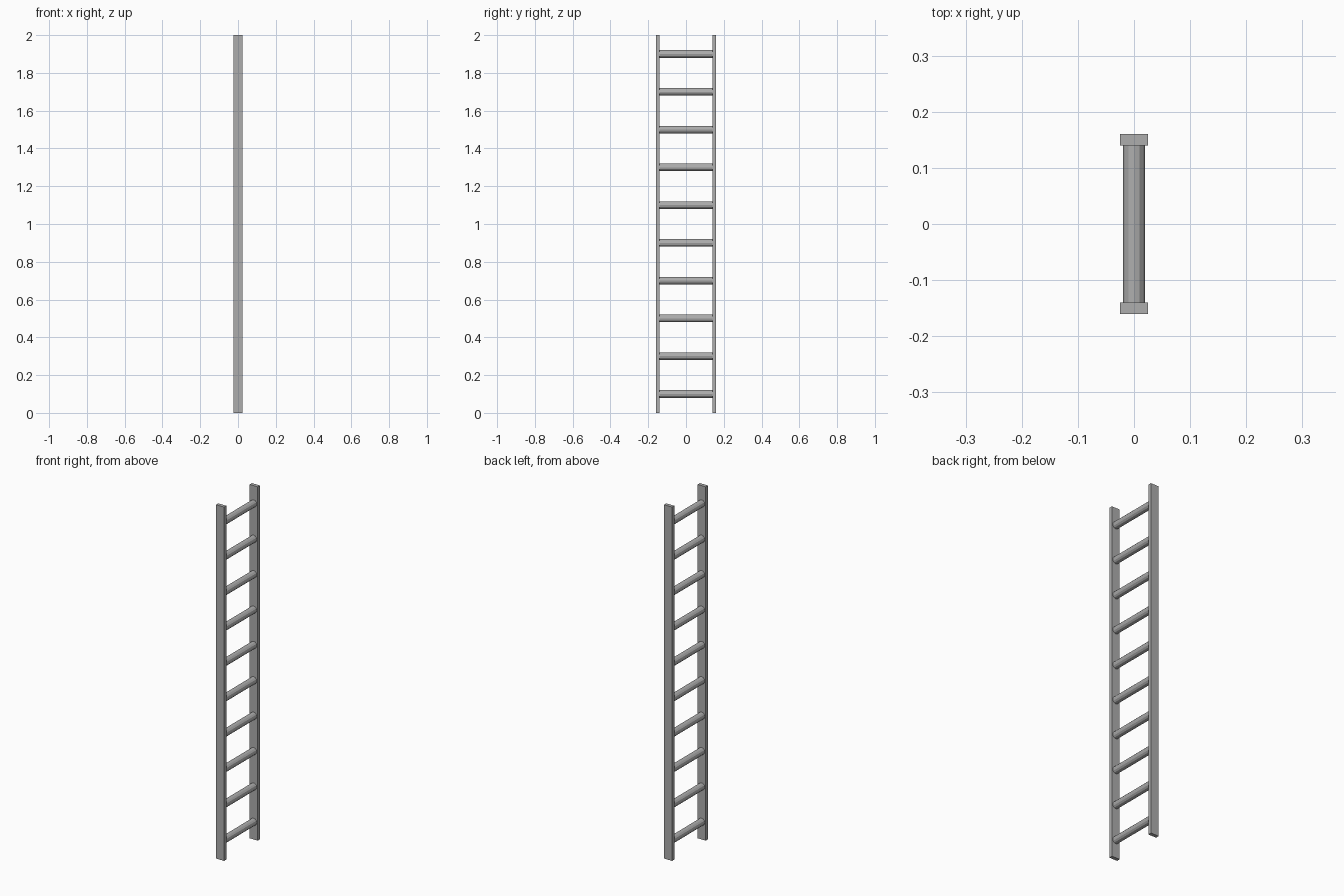
import bpy
import math

if "Cube" in bpy.data.objects:
    bpy.data.objects.remove(bpy.data.objects["Cube"])

RAIL_Y = 0.15
RUNG_RADIUS = 0.02
RUNG_COUNT = 10

grey = bpy.data.materials.new("grey metal")
grey.diffuse_color = (0.42, 0.42, 0.42, 1)
grey.use_nodes = True
grey.node_tree.nodes["Principled BSDF"].inputs["Base Color"].default_value = grey.diffuse_color


def finish(name):
    obj = bpy.context.object
    obj.name = name
    obj.data.materials.append(grey)
    return obj


# Two flat upright rails
for side, label in ((-1, "front"), (1, "back")):
    bpy.ops.mesh.primitive_cube_add(size=1, location=(0, side * RAIL_Y, 1))
    rail = finish(label + "_rail")
    rail.scale = (0.05, 0.02, 2)

# Evenly spaced faceted rungs, ending inside the rails
for i in range(RUNG_COUNT):
    bpy.ops.mesh.primitive_cylinder_add(
        vertices=12, radius=RUNG_RADIUS, depth=2 * RAIL_Y,
        location=(0, 0, 0.1 + 0.2 * i), rotation=(math.pi / 2, 0, 0))
    finish(f"rung_{i + 1}")
